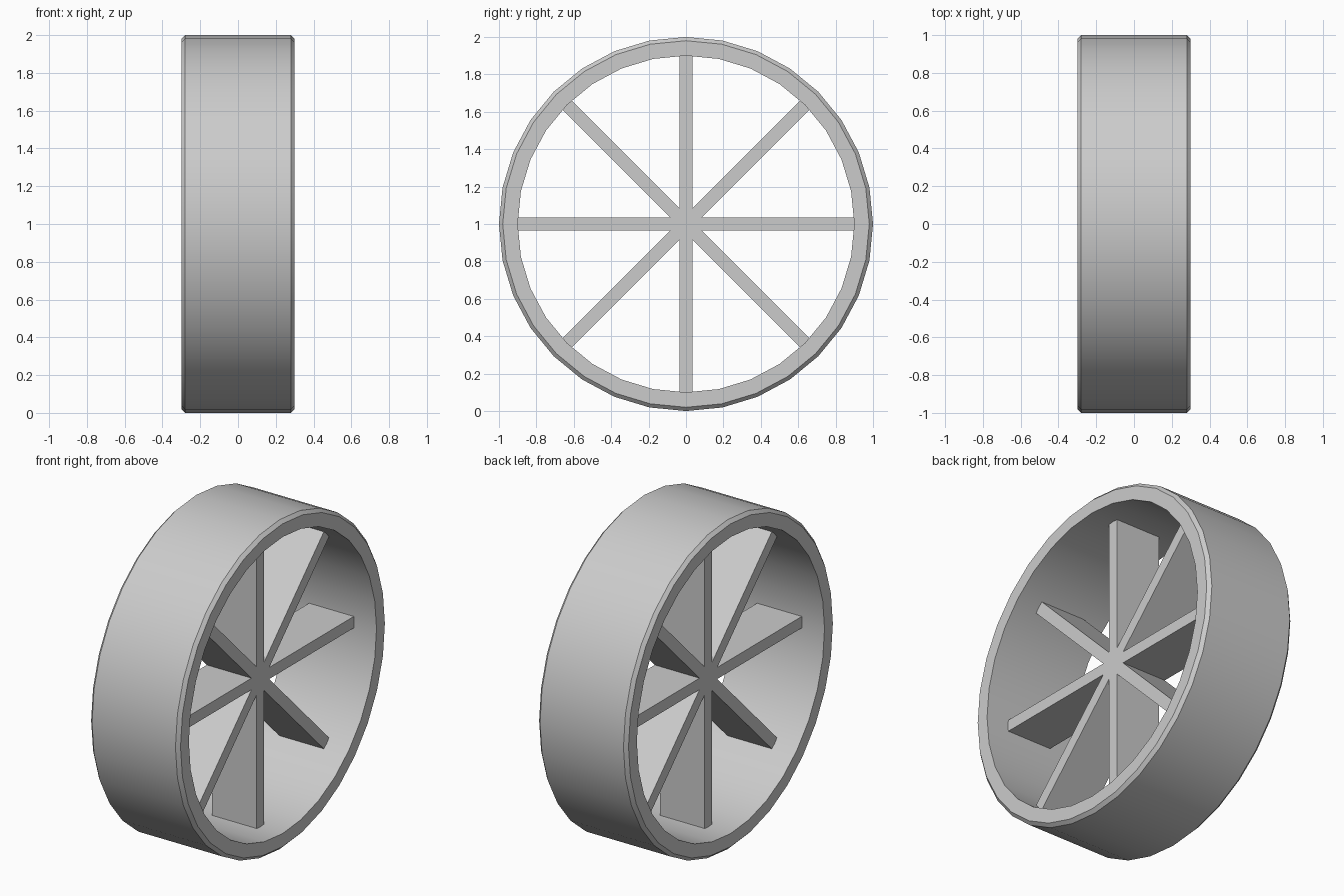
import bpy, bmesh, math
from mathutils import Matrix

if "Cube" in bpy.data.objects:
    bpy.data.objects.remove(bpy.data.objects["Cube"])

SIDES = 32
CENTRE_Z = 1.0


def add_object(name, bm):
    bmesh.ops.recalc_face_normals(bm, faces=bm.faces)
    mesh = bpy.data.meshes.new(name)
    bm.to_mesh(mesh)
    bm.free()
    obj = bpy.data.objects.new(name, mesh)
    bpy.context.collection.objects.link(obj)
    obj.location.z = CENTRE_Z
    return obj


# Rim: closed (x, radius) profile with chamfered outer edges, revolved about x
profile = [(-0.3, 0.9), (-0.3, 0.98), (-0.28, 1.0),
           (0.28, 1.0), (0.3, 0.98), (0.3, 0.9)]
bm = bmesh.new()
rings = []
for i in range(SIDES):
    a = 2 * math.pi * i / SIDES
    rings.append([bm.verts.new((x, r * math.sin(a), r * math.cos(a)))
                  for x, r in profile])
for i in range(SIDES):
    r0, r1 = rings[i], rings[(i + 1) % SIDES]
    for j in range(len(profile)):
        k = (j + 1) % len(profile)
        bm.faces.new((r0[j], r0[k], r1[k], r1[j]))
rim = add_object("wheel_rim", bm)
bpy.context.view_layer.objects.active = rim
rim.select_set(True)
bpy.ops.object.shade_smooth_by_angle(angle=math.radians(30))
rim.select_set(False)

# Spokes: four full-diameter bars crossing at the hub
for i in range(4):
    bm = bmesh.new()
    bmesh.ops.create_cube(bm, size=1, matrix=Matrix.Diagonal((0.3, 0.07, 1.8, 1)))
    spoke = add_object(f"spoke_bar_{i + 1}", bm)
    spoke.rotation_euler.x = i * math.pi / 4
